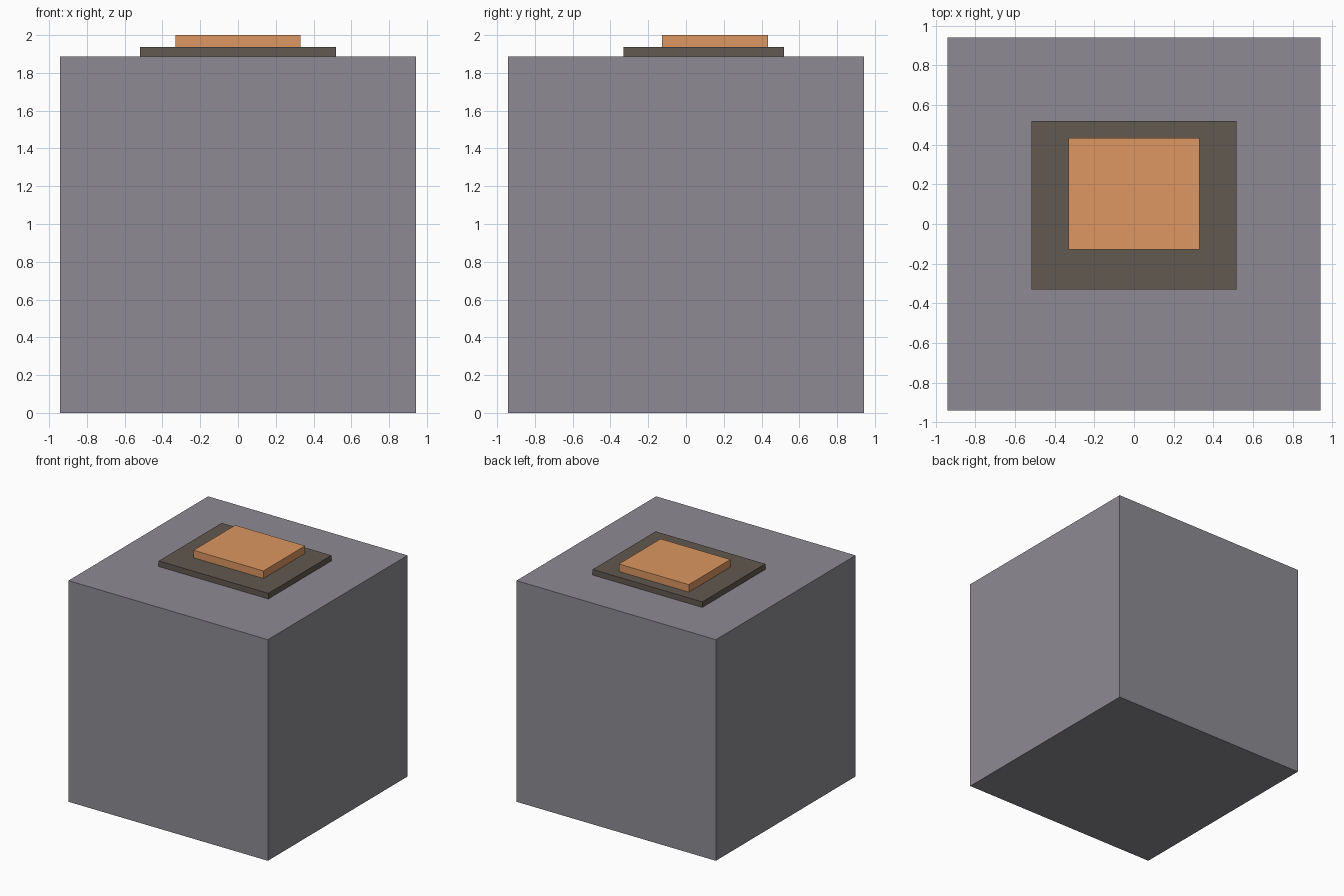
import bpy

if "Cube" in bpy.data.objects:
    bpy.data.objects.remove(bpy.data.objects["Cube"])


def box(name, x, y, z, color):
    """Flat-faced box spanning the given (min, max) ranges."""
    spans = (x, y, z)
    bpy.ops.mesh.primitive_cube_add(size=1, location=[(a + b) / 2 for a, b in spans])
    ob = bpy.context.object
    ob.name = name
    ob.scale = [b - a for a, b in spans]
    bpy.ops.object.transform_apply(location=False, rotation=False, scale=True)
    mat = bpy.data.materials.new(name + "_material")
    mat.diffuse_color = (*color, 1)
    mat.use_nodes = True
    mat.node_tree.nodes["Principled BSDF"].inputs["Base Color"].default_value = mat.diffuse_color
    ob.data.materials.append(mat)
    return ob


# Main cube
box("base_block", (-0.942, 0.942), (-0.942, 0.942), (0, 1.888), (0.27, 0.26, 0.29))
# Thin dark plate, set toward the back of the top
box("top_plate", (-0.518, 0.518), (-0.33, 0.52), (1.888, 1.936), (0.12, 0.10, 0.08))
# Orange pad on the plate
box("top_pad", (-0.33, 0.33), (-0.128, 0.434), (1.936, 2.0), (0.72, 0.31, 0.12))
